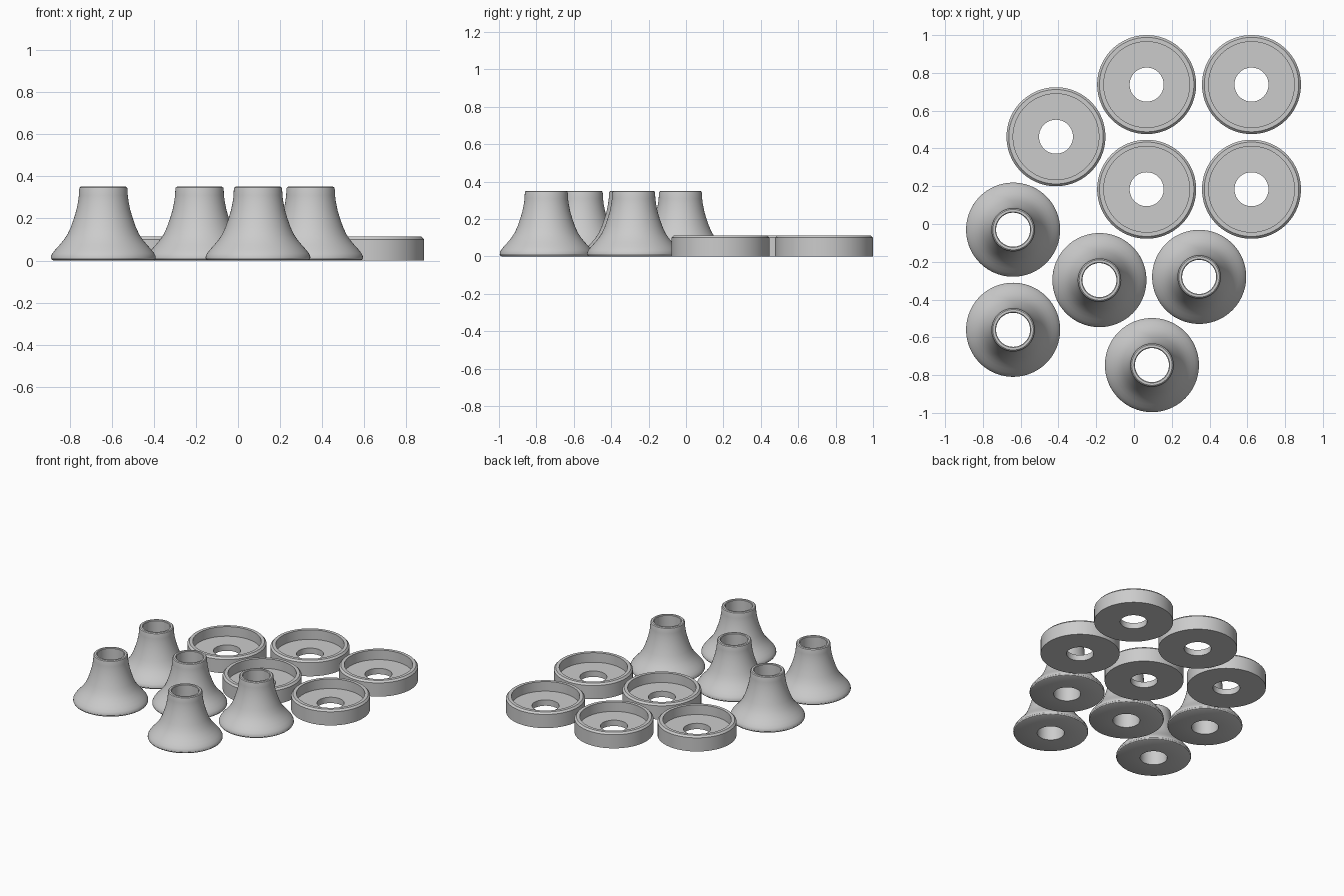
import bpy
import math

if "Cube" in bpy.data.objects:
    bpy.data.objects.remove(bpy.data.objects["Cube"])

SEGMENTS = 96

grey = bpy.data.materials.new("light grey")
grey.diffuse_color = (0.6, 0.6, 0.6, 1.0)
grey.use_nodes = True
grey.node_tree.nodes["Principled BSDF"].inputs["Base Color"].default_value = grey.diffuse_color


def lathe(name, profile):
    """Revolve a closed (radius, height) profile, listed upwards on the outside, about z."""
    n = len(profile)
    verts, faces = [], []
    for i in range(SEGMENTS):
        a = 2 * math.pi * i / SEGMENTS
        verts += [(r * math.cos(a), r * math.sin(a), z) for r, z in profile]
        j = (i + 1) % SEGMENTS
        for k in range(n):
            m = (k + 1) % n
            faces.append((i * n + k, j * n + k, j * n + m, i * n + m))
    mesh = bpy.data.meshes.new(name)
    mesh.from_pydata(verts, [], faces)
    mesh.materials.append(grey)
    return mesh


def place(mesh, name, spots):
    for i, (x, y) in enumerate(spots):
        ob = bpy.data.objects.new(f"{name}_{i + 1}", mesh)
        ob.location = (x, y, 0)
        bpy.context.collection.objects.link(ob)
        if i == 0:  # the mesh is shared, so shade it once
            bpy.context.view_layer.objects.active = ob
            ob.select_set(True)
            bpy.ops.object.shade_smooth_by_angle(angle=math.radians(30))
            ob.select_set(False)


# Flared foot: rounded base edge, concave flare, short neck, straight bore
foot = lathe("flared_foot", [
    (0.09, 0), (0.238, 0), (0.245, 0.004), (0.249, 0.012), (0.248, 0.022),
    (0.242, 0.034), (0.228, 0.052), (0.208, 0.074), (0.188, 0.098),
    (0.170, 0.125), (0.154, 0.16), (0.140, 0.20), (0.128, 0.24),
    (0.120, 0.28), (0.116, 0.31), (0.115, 0.338), (0.113, 0.346),
    (0.107, 0.351), (0.094, 0.351), (0.09, 0.347)])
place(foot, "flared_foot", [(-0.64, -0.03), (-0.64, -0.56), (-0.183, -0.297),
                            (0.345, -0.28), (0.095, -0.747)])

# Shallow cup: chamfered rim, recessed floor with a round hole
cup = lathe("shallow_cup", [
    (0.09, 0), (0.262, 0), (0.262, 0.1), (0.25, 0.113),
    (0.227, 0.113), (0.227, 0.043), (0.09, 0.043)])
place(cup, "shallow_cup", [(0.067, 0.738), (0.622, 0.738), (0.067, 0.184),
                           (0.622, 0.184), (-0.413, 0.462)])
